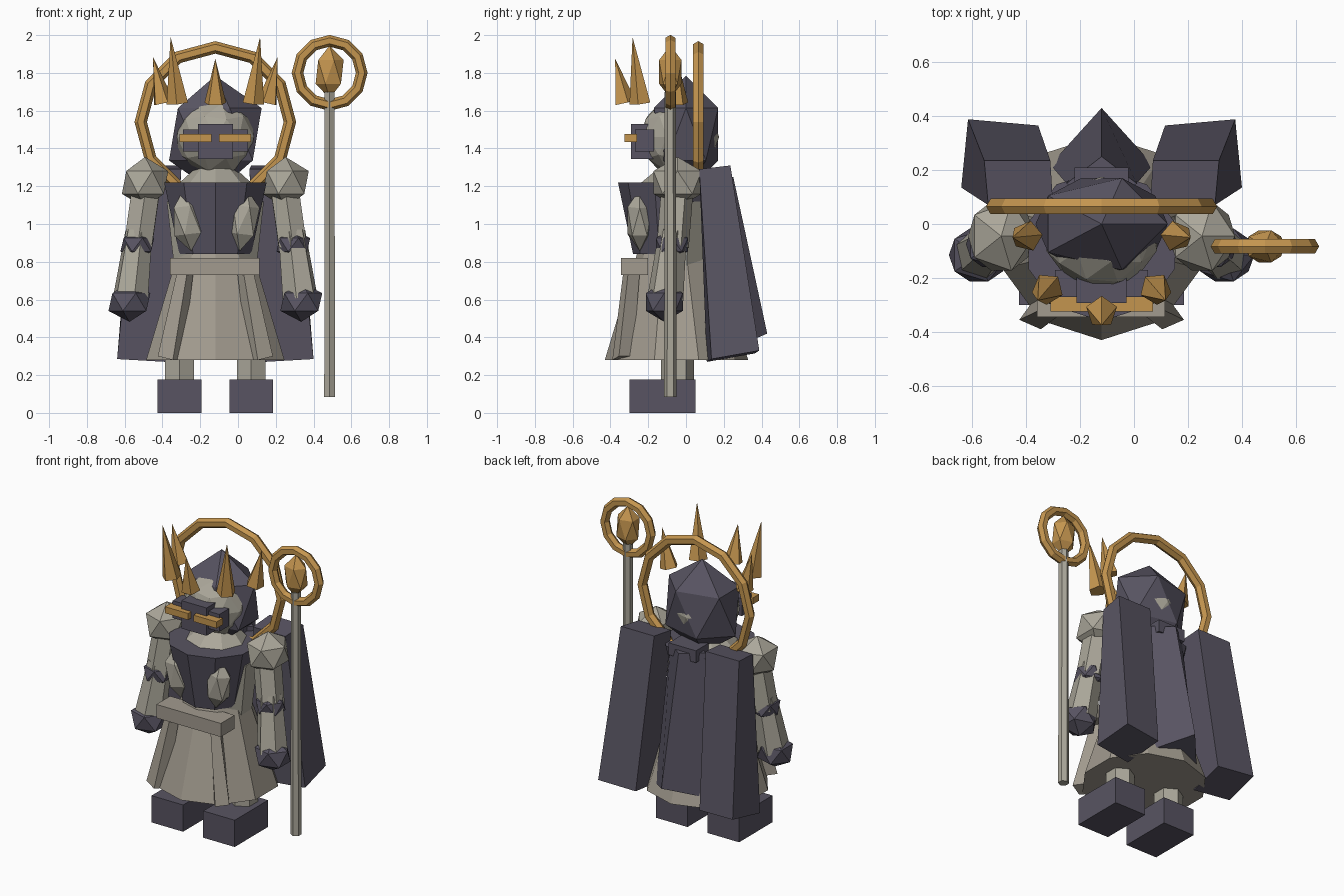
import bpy, bmesh, math
from mathutils import Vector, Matrix

if "Cube" in bpy.data.objects:
    bpy.data.objects.remove(bpy.data.objects["Cube"])

CX = -0.12  # body centre line


def mat(name, rgb):
    m = bpy.data.materials.new(name)
    lin = [((c / 255 + 0.055) / 1.055) ** 2.4 for c in rgb]
    m.diffuse_color = (*lin, 1)
    m.use_nodes = True
    m.node_tree.nodes["Principled BSDF"].inputs["Base Color"].default_value = m.diffuse_color
    return m


DARK = mat("dark_slate", (88, 84, 98))
PALE = mat("pale_stone", (171, 167, 154))
CLOTH = mat("skirt_cloth", (162, 155, 143))
GOLD = mat("gold", (196, 149, 79))


def finish(name, bm, m):
    bmesh.ops.recalc_face_normals(bm, faces=bm.faces[:])
    me = bpy.data.meshes.new(name)
    bm.to_mesh(me)
    bm.free()
    me.materials.append(m)
    ob = bpy.data.objects.new(name, me)
    bpy.context.collection.objects.link(ob)
    return ob


def box(name, lo, hi, m):
    lo, hi = Vector(lo), Vector(hi)
    bm = bmesh.new()
    bmesh.ops.create_cube(bm, size=1)
    for v in bm.verts:
        v.co = Vector([(lo[i] + hi[i]) / 2 + v.co[i] * (hi[i] - lo[i]) for i in range(3)])
    return finish(name, bm, m)


def loft(name, bottom, top, m):
    """Closed prism between two matching rings."""
    bm = bmesh.new()
    a = [bm.verts.new(p) for p in bottom]
    b = [bm.verts.new(p) for p in top]
    n = len(a)
    bm.faces.new(a)
    bm.faces.new(b)
    for i in range(n):
        bm.faces.new((a[i], a[(i + 1) % n], b[(i + 1) % n], b[i]))
    return finish(name, bm, m)


def ring(n, rx, ry, y, z, x=CX):
    """Polygon ring with one corner facing the front."""
    return [(x + rx * math.sin(2 * math.pi * i / n), y - ry * math.cos(2 * math.pi * i / n), z)
            for i in range(n)]


def ico(name, c, r, m, sub=1, rot=0):
    bm = bmesh.new()
    bmesh.ops.create_icosphere(bm, subdivisions=sub, radius=1)
    bmesh.ops.transform(bm, verts=bm.verts[:], matrix=Matrix.Translation(c)
                        @ Matrix.Rotation(rot, 4, 'Y') @ Matrix.Diagonal((*r, 1)))
    return finish(name, bm, m)


def rod(name, p, q, r1, r2, n, m):
    p, q = Vector(p), Vector(q)
    d = q - p
    bm = bmesh.new()
    bmesh.ops.create_cone(bm, cap_ends=True, segments=n, radius1=r1, radius2=r2, depth=d.length)
    rot = d.to_track_quat('Z', 'Y').to_matrix().to_4x4()
    bmesh.ops.transform(bm, verts=bm.verts[:], matrix=Matrix.Translation((p + q) / 2) @ rot)
    return finish(name, bm, m)


def hoop(name, c, R, r, n, k, m):
    """Upright faceted ring facing the front."""
    bm = bmesh.new()
    vs = []
    for i in range(n):
        a = 2 * math.pi * i / n
        for j in range(k):
            b = 2 * math.pi * j / k
            d = R + r * math.cos(b)
            vs.append(bm.verts.new((c[0] + d * math.sin(a), c[1] + r * math.sin(b), c[2] + d * math.cos(a))))
    for i in range(n):
        for j in range(k):
            i2, j2 = (i + 1) % n, (j + 1) % k
            bm.faces.new((vs[i * k + j], vs[i2 * k + j], vs[i2 * k + j2], vs[i * k + j2]))
    return finish(name, bm, m)


# Skirt, waist and torso
loft("skirt", ring(10, .385, .38, -.05, .28), ring(10, .21, .2, -.06, .84), CLOTH)
loft("body", ring(10, .23, .18, -.05, .78), ring(10, .27, .2, -.05, 1.12), PALE)
loft("vest", ring(10, .2, .2, -.08, .84), ring(10, .285, .28, -.08, 1.22), DARK)
loft("collar", ring(8, .21, .2, -.06, 1.2), ring(8, .1, .1, -.04, 1.3), PALE)
box("belt", (-.36, -.345, .73), (.115, -.2, .82), CLOTH)

for s, side in ((-1, "left"), (1, "right")):
    def at(x, y, z):
        return (CX + s * x, y, z)

    # Boots and legs
    box("boot_" + side, (CX + s * .19 - .116, -.3, 0), (CX + s * .19 + .116, .05, .178), DARK)
    rod("leg_" + side, at(.19, -.045, .15), at(.19, -.045, .45), .088, .088, 6, PALE)

    # Sash hanging from the belt
    loft("sash_" + side,
         [at(.305, -.355, .30), at(.225, -.39, .28), at(.17, -.33, .28), at(.25, -.28, .30)],
         [at(.19, -.30, .8), at(.14, -.325, .8), at(.11, -.27, .8), at(.16, -.24, .8)], CLOTH)

    # Chest plate
    ico("chest_plate_" + side, at(.148, -.245, 1.02), (.088, .075, .165), PALE, 1, s * .12)

    # Arm
    ico("shoulder_" + side, at(.372, -.045, 1.22), (.137, .15, .135), PALE)
    rod("upper_arm_" + side, at(.365, -.045, 1.2), at(.41, -.07, .88), .085, .085, 6, PALE)
    rod("forearm_" + side, at(.405, -.07, .96), at(.45, -.11, .6), .075, .098, 6, PALE)
    ico("elbow_guard_" + side, at(.413, -.075, .89), (.1, .1, .08), DARK)
    ico("hand_" + side, at(.455, -.115, .587), (.124, .115, .105), DARK)

    # Side cape panel
    loft("cape_" + side,
         [at(.26, .11, .27), at(.52, .135, .285), at(.495, .388, .33), at(.235, .365, .315)],
         [at(.18, .07, 1.29), at(.42, .07, 1.29), at(.435, .235, 1.31), at(.19, .235, 1.31)], DARK)

    # Gold visor bar
    box("visor_bar_" + side, (CX + s * .105 - .085, -.325, 1.433), (CX + s * .105 + .085, -.26, 1.476), GOLD)

    # Crown side spikes
    rod("crown_spike_outer_" + side, at(.275, -.045, 1.64), at(.33, -.05, 1.885), .058, 0, 5, GOLD)
    rod("crown_spike_inner_" + side, at(.2, -.24, 1.64), at(.237, -.283, 1.99), .06, 0, 5, GOLD)

# Middle cape panel, corner facing back
loft("cape_middle",
     [(CX, .43, .42), (CX + .19, .22, .33), (CX, .06, .3), (CX - .19, .22, .33)],
     [(CX, .25, 1.25), (CX + .13, .15, 1.25), (CX, .04, 1.25), (CX - .13, .15, 1.25)], DARK)
box("cape_clasp", (CX - .1, .08, 1.2), (CX + .1, .21, 1.28), DARK)

# Head, hood and visor
ico("head", (CX, -.035, 1.46), (.215, .21, .21), PALE, 2)
ico("hood", (CX, 0, 1.475), (.274, .2, .31), DARK)
box("visor", (CX - .172, -.27, 1.385), (CX + .172, -.17, 1.5), DARK)
box("visor_centre", (CX - .093, -.292, 1.345), (CX + .093, -.17, 1.53), DARK)

# Crown front spike and halo
rod("crown_spike_front", (CX, -.325, 1.64), (CX, -.375, 1.875), .06, 0, 5, GOLD)
hoop("halo", (CX, .065, 1.54), .395, .033, 12, 6, GOLD)

# Staff
SX, SY = .485, -.083
rod("staff_pole", (SX, SY, .083), (SX, SY, 1.7), .033, .03, 6, PALE)
hoop("staff_ring", (SX, SY, 1.8), .17, .031, 12, 6, GOLD)
ico("staff_gem", (SX, SY, 1.805), (.083, .07, .14), GOLD)
